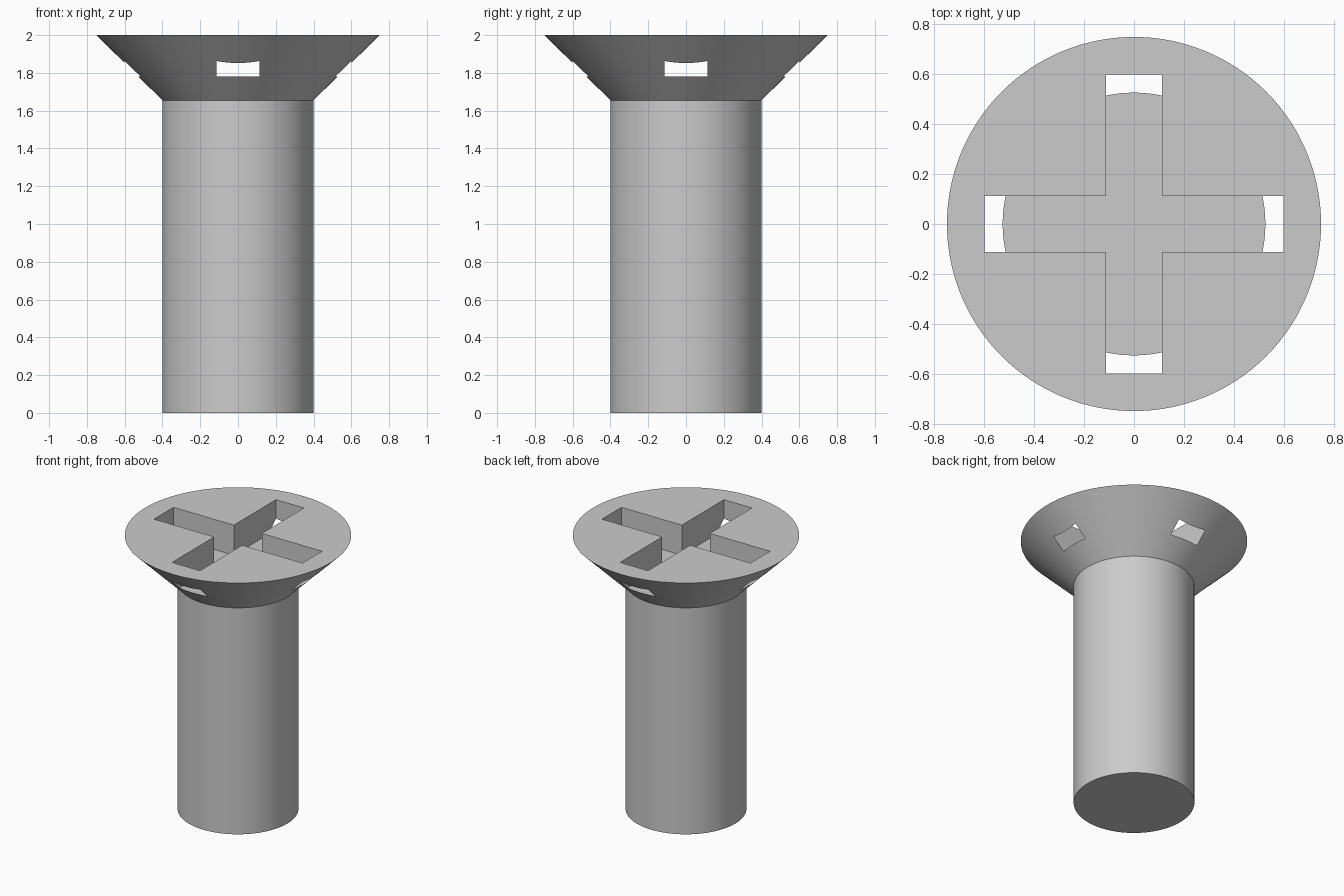
import bpy, bmesh, math
from mathutils import Matrix, Vector

SEGMENTS = 128
SHANK_R, HEAD_R = 0.4, 0.75
NECK_Z, TOP_Z = 1.655, 2.0
SLOT_HALF, SLOT_REACH, SLOT_FLOOR = 0.113, 0.6, 1.78

cube = bpy.data.objects.get("Cube")
if cube:
    bpy.data.objects.remove(cube, do_unlink=True)


def make_material(name, rgb):
    mat = bpy.data.materials.new(name)
    mat.use_nodes = True
    mat.diffuse_color = (*rgb, 1)
    mat.node_tree.nodes["Principled BSDF"].inputs["Base Color"].default_value = (*rgb, 1)
    return mat


def make_object(name, bm, mat):
    bmesh.ops.recalc_face_normals(bm, faces=bm.faces)
    mesh = bpy.data.meshes.new(name)
    bm.to_mesh(mesh)
    bm.free()
    mesh.materials.append(mat)
    obj = bpy.data.objects.new(name, mesh)
    bpy.context.collection.objects.link(obj)
    return obj


def stack_rings(rings):
    """Bridge a list of equal-length point rings and cap both ends."""
    bm = bmesh.new()
    loops = [[bm.verts.new(p) for p in ring] for ring in rings]
    n = len(loops[0])
    for low, high in zip(loops, loops[1:]):
        for i in range(n):
            j = (i + 1) % n
            bm.faces.new((low[i], low[j], high[j], high[i]))
    bm.faces.new(loops[0][::-1])
    bm.faces.new(loops[-1])
    return bm


def circle(radius, z):
    step = math.tau / SEGMENTS
    return [(radius * math.cos(i * step), radius * math.sin(i * step), z)
            for i in range(SEGMENTS)]


def cross(z):
    arm = [Vector((SLOT_REACH, -SLOT_HALF, z)), Vector((SLOT_REACH, SLOT_HALF, z)),
           Vector((SLOT_HALF, SLOT_HALF, z))]
    return [Matrix.Rotation(k * math.pi / 2, 3, "Z") @ p for k in range(4) for p in arm]


steel = make_material("grey steel", (0.6, 0.6, 0.6))

# Shank and countersunk head as one solid
screw = make_object("screw_body", stack_rings(
    [circle(SHANK_R, 0), circle(SHANK_R, NECK_Z), circle(HEAD_R, TOP_Z)]), steel)

# Cross recess, whose arm ends break through the cone
cutter = make_object("cross_slot_cutter", stack_rings(
    [cross(SLOT_FLOOR), cross(TOP_Z + 0.2)]), steel)
cutter.hide_render = True

cut = screw.modifiers.new("cross_slot", "BOOLEAN")
cut.operation = "DIFFERENCE"
cut.solver = "EXACT"
cut.object = cutter

bpy.ops.object.select_all(action="DESELECT")
screw.select_set(True)
bpy.context.view_layer.objects.active = screw
bpy.ops.object.modifier_apply(modifier=cut.name)
bpy.data.objects.remove(cutter, do_unlink=True)

# Smooth round walls, crisp rims and slot edges
bpy.ops.object.shade_smooth_by_angle(angle=math.radians(30))
